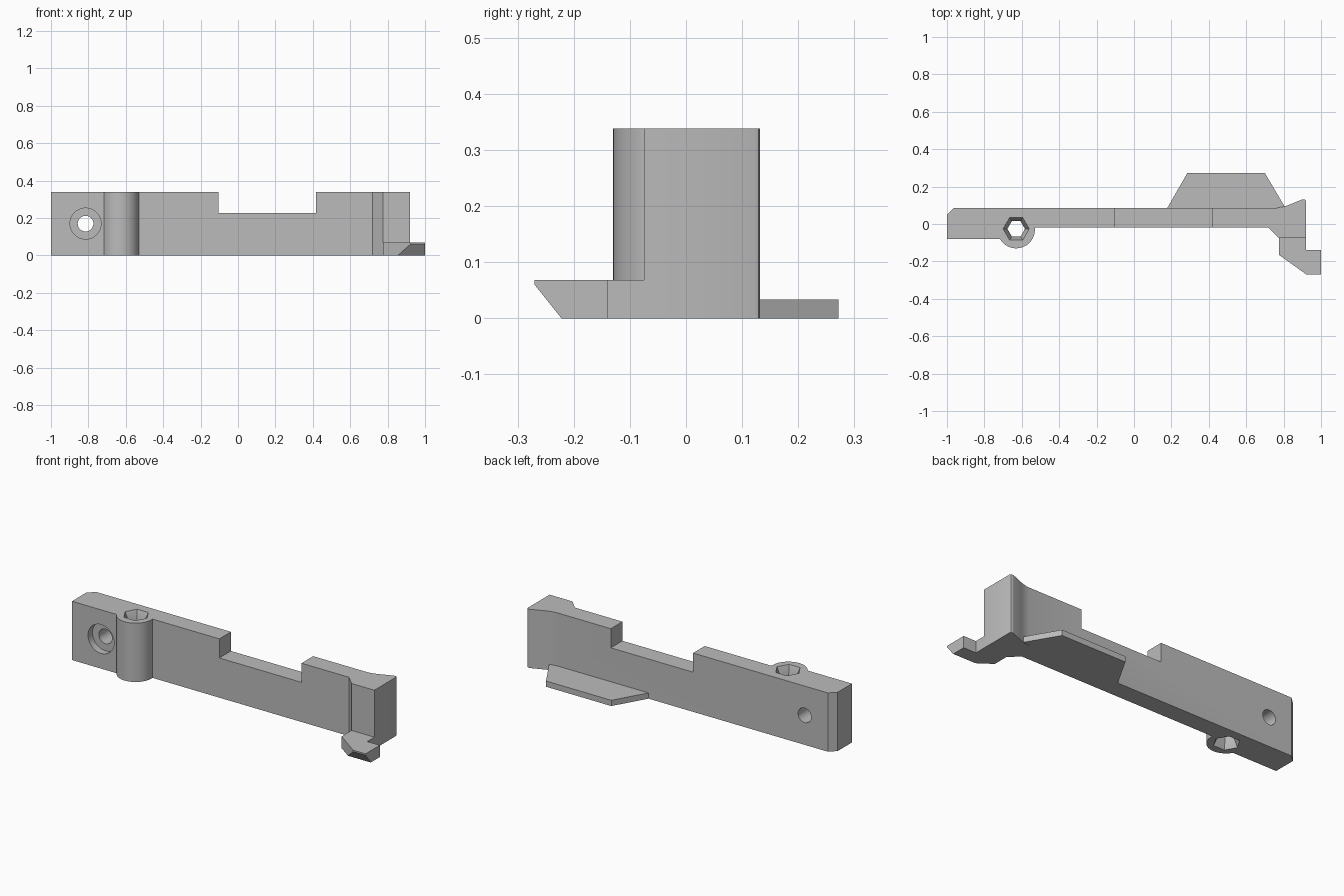
import bpy, bmesh, math
from mathutils import Matrix, Vector

cube = bpy.data.objects.get("Cube")
if cube:
    bpy.data.objects.remove(cube, do_unlink=True)

grey = bpy.data.materials.new("plain grey")
grey.use_nodes = True
grey.diffuse_color = (0.5, 0.5, 0.5, 1)
grey.node_tree.nodes["Principled BSDF"].inputs["Base Color"].default_value = (0.5, 0.5, 0.5, 1)

HEIGHT = 0.338


def finish(name, bm):
    bmesh.ops.recalc_face_normals(bm, faces=bm.faces)
    mesh = bpy.data.meshes.new(name)
    bm.to_mesh(mesh)
    bm.free()
    obj = bpy.data.objects.new(name, mesh)
    bpy.context.collection.objects.link(obj)
    mesh.materials.append(grey)
    return obj


def prism(name, outline, z0, z1):
    bm = bmesh.new()
    base = bm.faces.new([bm.verts.new((x, y, z0)) for x, y in outline])
    top = bmesh.ops.extrude_face_region(bm, geom=[base])["geom"]
    verts = [v for v in top if isinstance(v, bmesh.types.BMVert)]
    bmesh.ops.translate(bm, verts=verts, vec=(0, 0, z1 - z0))
    return finish(name, bm)


def turned(name, rings, sides, matrix):
    """Stack of regular polygons, given as (radius, height) pairs."""
    bm = bmesh.new()
    loops = []
    for r, h in rings:
        angles = [math.tau * i / sides for i in range(sides)]
        loops.append([bm.verts.new(matrix @ Vector((r * math.cos(a), r * math.sin(a), h)))
                      for a in angles])
    for a, b in zip(loops, loops[1:]):
        for i in range(sides):
            j = (i + 1) % sides
            bm.faces.new((a[i], a[j], b[j], b[i]))
    bm.faces.new(loops[0])
    bm.faces.new(loops[-1])
    return finish(name, bm)


def cut(target, cutter):
    mod = target.modifiers.new("cut", "BOOLEAN")
    mod.operation = "DIFFERENCE"
    mod.solver = "EXACT"
    mod.object = cutter
    bpy.context.view_layer.objects.active = target
    bpy.ops.object.modifier_apply(modifier=mod.name)
    bpy.data.objects.remove(cutter, do_unlink=True)


# Main bar with round screw boss and flared end
cx, cy, r = -0.63, -0.03, 0.1
start, end = math.radians(210), math.radians(366)
boss = [(cx + r * math.cos(start + (end - start) * i / 28),
         cy + r * math.sin(start + (end - start) * i / 28)) for i in range(29)]
flare = [(0.92, -0.075), (0.92, 0.122), (0.917, 0.129), (0.91, 0.132), (0.9, 0.131),
         (0.825, 0.101), (0.805, 0.094), (0.785, 0.089), (0.76, 0.086)]
bar = prism("main_bar", [(-1, -0.08)] + boss + [(0.72, -0.02), (0.775, -0.075)]
            + flare + [(-0.962, 0.086), (-1, 0.05)], 0, HEIGHT)

# Notch in the top edge
cut(bar, prism("notch_cutter", [(-0.105, -0.3), (0.418, -0.3), (0.418, 0.3), (-0.105, 0.3)],
               0.228, 0.5))

# Hexagonal bore, widened at both ends
wide, narrow, lip = 0.07, 0.047, 0.05
cut(bar, turned("hex_cutter", [(wide, -0.01), (wide, 0), (narrow, lip), (narrow, HEIGHT - lip),
                               (wide, HEIGHT), (wide, HEIGHT + 0.01)],
                6, Matrix.Translation((cx, -0.026, 0))))

# Cross hole with a counterbore in the front
across = Matrix.Translation((-0.815, 0, 0.17)) @ Matrix.Rotation(math.pi / 2, 4, "X")
cut(bar, turned("screw_cutter", [(0.042, -0.2), (0.042, 0.04), (0.083, 0.04), (0.083, 0.2)],
                40, across))

# Low support wing at the back
wing = prism("back_wing", [(0.178, 0.086), (0.76, 0.086), (0.805, 0.094), (0.7, 0.272),
                           (0.285, 0.272)], 0, 0.033)

# Hooked foot, undercut along its front edge
foot = prism("hook_foot", [(0.775, -0.075), (0.775, -0.165), (0.922, -0.27), (1, -0.27),
                           (1, -0.14), (0.92, -0.14), (0.92, -0.075)], 0, 0.068)
bm = bmesh.new()
bm.from_mesh(foot.data)
sliced = bmesh.ops.bisect_plane(bm, geom=bm.verts[:] + bm.edges[:] + bm.faces[:],
                                plane_co=(0, -0.222, 0), plane_no=(0, -0.06, -0.048),
                                clear_outer=True)
rim = [e for e in sliced["geom_cut"] if isinstance(e, bmesh.types.BMEdge)]
bmesh.ops.contextual_create(bm, geom=rim)
bmesh.ops.recalc_face_normals(bm, faces=bm.faces)
bm.to_mesh(foot.data)
bm.free()

# Smooth the round walls, keep the edges sharp
bpy.ops.object.select_all(action="DESELECT")
for part in (bar, wing, foot):
    part.select_set(True)
bpy.context.view_layer.objects.active = bar
bpy.ops.object.shade_smooth_by_angle(angle=math.radians(30))
